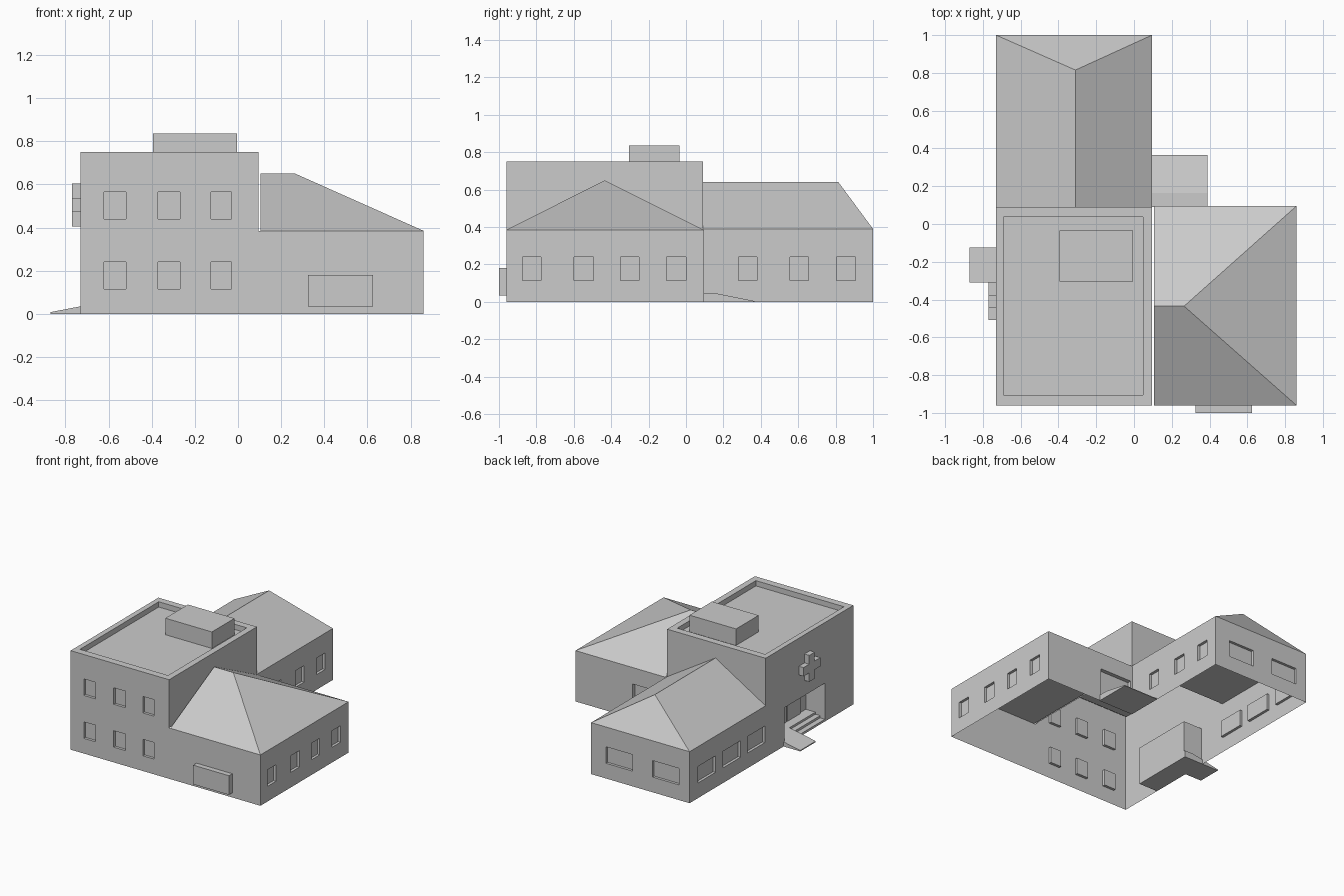
import bpy, bmesh

if "Cube" in bpy.data.objects:
    bpy.data.objects.remove(bpy.data.objects["Cube"])


def finish(name, bm, recalc=True):
    bmesh.ops.remove_doubles(bm, verts=bm.verts, dist=0.0001)
    if recalc:
        bmesh.ops.recalc_face_normals(bm, faces=bm.faces)
    mesh = bpy.data.meshes.new(name)
    bm.to_mesh(mesh)
    bm.free()
    obj = bpy.data.objects.new(name, mesh)
    bpy.context.collection.objects.link(obj)
    return obj


def box(name, x, y, z):
    bm = bmesh.new()
    bmesh.ops.create_cube(bm, size=1)
    for v in bm.verts:
        v.co = [(r[0] + r[1]) / 2 + c * (r[1] - r[0]) for c, r in zip(v.co, (x, y, z))]
    return finish(name, bm)


def prism(name, profile, axis, lo, hi):
    """Extrude a profile along axis 0 (x) or 1 (y)."""
    bm = bmesh.new()
    place = (lambda a, z, t: (t, a, z)) if axis == 0 else (lambda a, z, t: (a, t, z))
    face = bm.faces.new([bm.verts.new(place(a, z, lo)) for a, z in profile])
    ext = bmesh.ops.extrude_face_region(bm, geom=[face])
    for v in ext["geom"]:
        if isinstance(v, bmesh.types.BMVert):
            v.co[axis] = hi
    return finish(name, bm)


def panel(name, side, pos, u, v, holes=(), depth=0.02):
    """Flat sheet facing one side, with rectangular recesses (u0, u1, v0, v1)."""
    sides = {
        "front": lambda a, b, d: (a, pos + d, b),
        "back": lambda a, b, d: (a, pos - d, b),
        "right": lambda a, b, d: (pos - d, a, b),
        "left": lambda a, b, d: (pos + d, a, b),
        "top": lambda a, b, d: (a, b, pos - d),
    }
    place = sides[side]
    bm = bmesh.new()

    def quad(*pts):
        f = bm.faces.new([bm.verts.new(place(*p)) for p in pts])
        if side in ("back", "left"):
            f.normal_flip()

    us = sorted({*u, *[c for h in holes for c in h[:2]]})
    vs = sorted({*v, *[c for h in holes for c in h[2:]]})
    for a, b in zip(us, us[1:]):
        for c, d in zip(vs, vs[1:]):
            mu, mv = (a + b) / 2, (c + d) / 2
            if not any(h[0] < mu < h[1] and h[2] < mv < h[3] for h in holes):
                quad((a, c, 0), (b, c, 0), (b, d, 0), (a, d, 0))
    for a, b, c, d in holes:
        quad((a, c, depth), (b, c, depth), (b, d, depth), (a, d, depth))
        ring = [(a, c), (b, c), (b, d), (a, d)]
        for p, q in zip(ring, ring[1:] + ring[:1]):
            quad((*p, 0), (*q, 0), (*q, depth), (*p, depth))
    return finish(name, bm, False)


def hip_roof(name, corners, ridge, base, top):
    """corners: gable pair first, then hip pair; ridge: gable end, hip end."""
    bm = bmesh.new()
    a, b, c, d = [bm.verts.new((*p, base)) for p in corners]
    r, s = [bm.verts.new((*p, top)) for p in ridge]
    for f in ((a, b, c, d), (a, b, r), (b, c, s, r), (c, d, s), (d, a, r, s)):
        bm.faces.new(f)
    return finish(name, bm)


L, M, R = -0.73, 0.095, 0.86          # left wall, main/wing joint, right wall
F, J, B = -0.96, 0.09, 1.0            # front wall, main/wing joint, back wall
H, W, K = 0.75, 0.385, 0.39           # main, right wing and back wing heights
WIN = (0.115, 0.24)                   # ground floor window heights


def row(*spans, z=WIN):
    return [(*s, *z) for s in spans]


# Main two-storey block, open underneath
cols = ((-0.62, -0.52), (-0.37, -0.27), (-0.125, -0.03))
panel("main_front_wall", "front", F, (L, M), (0, H), row(*cols) + row(*cols, z=(0.44, 0.565)))
panel("main_left_wall", "left", L, (F, J), (0, H), [(-0.62, -0.135, 0, 0.29)], 0.16)
panel("main_right_upper_wall", "right", M, (F, J), (W, H))
panel("main_back_upper_wall", "back", J, (L, M), (K, H))
panel("parapet_roof", "top", H, (L, M), (F, J), [(-0.69, 0.048, -0.905, 0.037)], 0.04)
box("rooftop_unit", (-0.395, -0.005), (-0.305, -0.035), (0.71, 0.835))

# Right wing
panel("right_wing_front_wall", "front", F, (M, R), (0, W))
panel("right_wing_side_wall", "right", R, (F, J + 0.005), (0, W),
      row((-0.875, -0.775), (-0.6, -0.495), (-0.35, -0.25), (-0.105, 0)))
panel("right_wing_back_wall", "back", J + 0.005, (M, R), (0, W), [(0.11, 0.38, 0.045, 0.26)], 0.03)
hip_roof("right_wing_roof", [(0.105, F), (0.105, 0.095), (R, 0.095), (R, F)],
         [(0.105, -0.435), (0.265, -0.435)], W, 0.65)
box("front_sign_board", (0.325, 0.625), (-1.0, F), (0.035, 0.18))

# Back wing
panel("back_wing_right_wall", "right", M, (J, B), (0, K),
      row((0.28, 0.38), (0.555, 0.655), (0.805, 0.905)))
panel("back_wing_left_wall", "left", L, (J, B), (0, K),
      row((0.1, 0.305), (0.39, 0.6), (0.69, 0.9)))
panel("back_wing_end_wall", "back", B, (L, M), (0, K), row((-0.64, -0.42), (-0.25, -0.03)))
hip_roof("back_wing_roof", [(M, J), (L, J), (L, B), (M, B)],
         [(-0.31, J), (-0.31, 0.815)], K, 0.64)

# Side entrance: steps and ramp in the recess, door leaves
prism("entrance_steps", [(L, 0), (L, 0.017), (-0.69, 0.017), (-0.69, 0.034), (-0.65, 0.034),
                         (-0.65, 0.05), (-0.57, 0.05), (-0.57, 0)], 1, -0.62, -0.31)
prism("entrance_ramp", [(-0.87, 0), (-0.87, 0.008), (-0.65, 0.05), (-0.57, 0.05), (-0.57, 0)],
      1, -0.31, -0.125)
for i, y in enumerate((-0.54, -0.375)):
    box(f"entrance_door_{i + 1}", (-0.58, -0.57), (y, y + 0.155), (0.05, 0.235))

# Back door ramp
prism("back_ramp", [(J, 0), (J, 0.045), (0.165, 0.045), (0.365, 0.005), (0.365, 0)], 0, M, 0.39)

# Plus-shaped wall emblem: outline swept around the four quarters
a, b = 0.033, 0.1
outline = []
y, z = (b, -a), (a, a)
for qy, qz in ((1, 0), (0, 1), (-1, 0), (0, -1)):
    for p, q in ((b, -a), (b, a), (a, a)):
        outline.append((-0.408 + p * qy - q * qz, 0.505 + p * qz + q * qy))
prism("wall_cross", outline, 0, -0.77, L)
